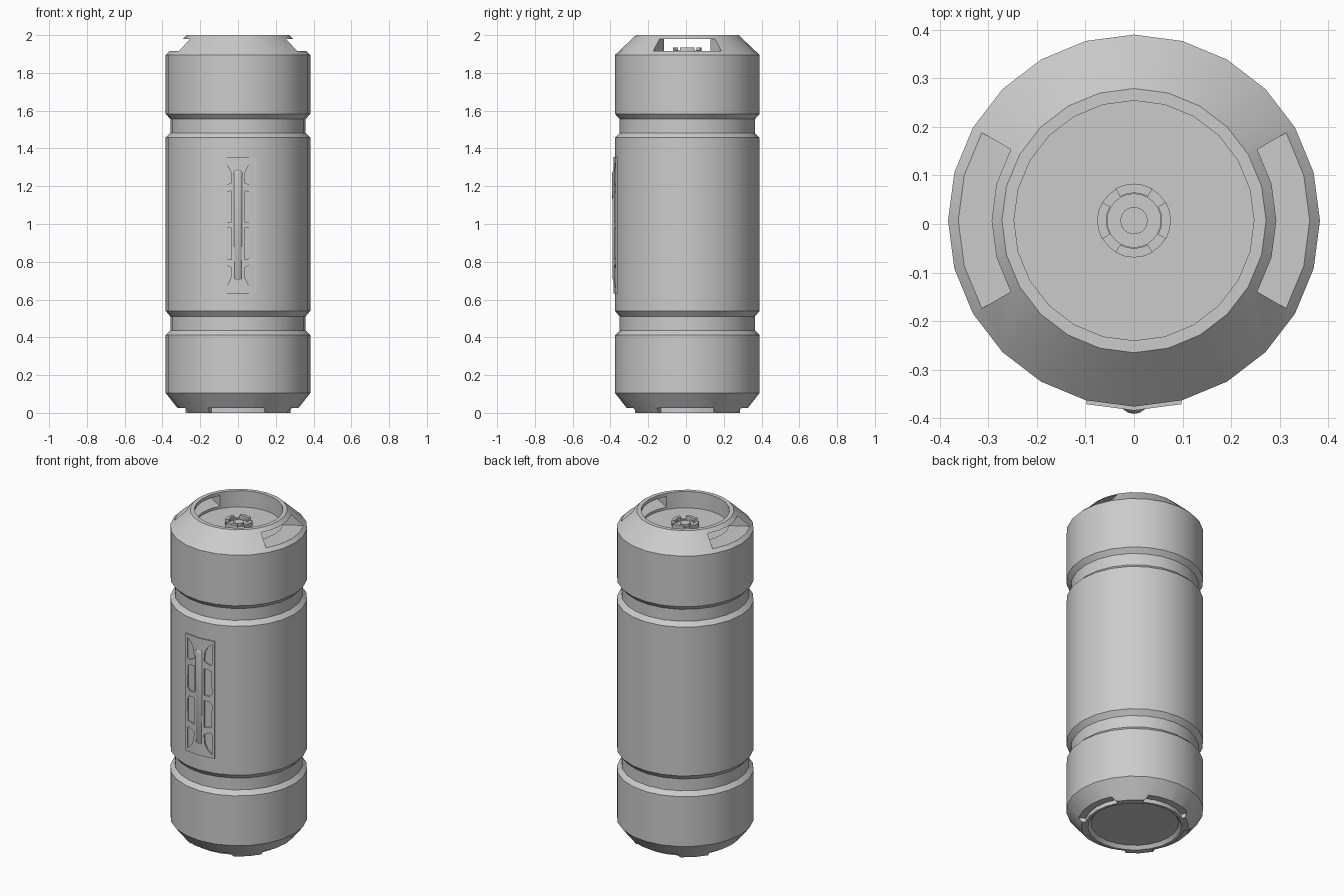
import bpy, bmesh
from math import sin, cos, radians

if "Cube" in bpy.data.objects:
    bpy.data.objects.remove(bpy.data.objects["Cube"])

YC = 0.007          # axis of the canister, shifted back by the front panel
R = 0.383           # main radius
SIDES = 24


def make(name, bm, smooth=True):
    bmesh.ops.recalc_face_normals(bm, faces=bm.faces)
    me = bpy.data.meshes.new(name)
    bm.to_mesh(me)
    bm.free()
    ob = bpy.data.objects.new(name, me)
    bpy.context.collection.objects.link(ob)
    return ob


def ring_sweep(bm, profile, a0=0, a1=360, sides=SIDES):
    """Revolve (r, z) points. Full turn: capped open profile. Part turn: closed section."""
    full = a1 - a0 >= 360
    steps = round((a1 - a0) / 360 * sides)
    rings = []
    for i in range(steps if full else steps + 1):
        a = radians(a0 + (a1 - a0) * i / steps)
        rings.append([bm.verts.new((r * cos(a), YC + r * sin(a), z)) for r, z in profile])
    n = len(profile)
    for i in range(steps):
        p, q = rings[i], rings[(i + 1) % len(rings)]
        for j in range(n - 1 if full else n):
            k = (j + 1) % n
            bm.faces.new((p[j], q[j], q[k], p[k]))
    if full:
        bm.faces.new([r[0] for r in rings])
        bm.faces.new([r[-1] for r in rings])
    else:
        bm.faces.new(rings[0])
        bm.faces.new(rings[-1])


def box_section(r0, r1, z0, z1):
    return [(r0, z0), (r1, z0), (r1, z1), (r0, z1)]


def prism(bm, pts, y0, y1):
    a = [bm.verts.new((x, y0, z)) for x, z in pts]
    b = [bm.verts.new((x, y1, z)) for x, z in pts]
    bm.faces.new(a)
    bm.faces.new(b)
    for i in range(len(a)):
        j = (i + 1) % len(a)
        bm.faces.new((a[i], a[j], b[j], b[i]))


def activate(ob):
    bpy.ops.object.select_all(action='DESELECT')
    ob.select_set(True)
    bpy.context.view_layer.objects.active = ob


def cut(ob, cutter_bm):
    cutter = make("cutter", cutter_bm)
    cutter.hide_render = True
    m = ob.modifiers.new("cut", 'BOOLEAN')
    m.operation = 'DIFFERENCE'
    m.solver = 'EXACT'
    m.object = cutter
    activate(ob)
    bpy.ops.object.modifier_apply(modifier=m.name)
    bpy.data.objects.remove(cutter)


def smooth(ob, angle=28):
    activate(ob)
    bpy.ops.object.shade_smooth_by_angle(angle=radians(angle))


# canister body: recessed base, two grooves, bevelled shoulder and top cup
G = 0.358
bm = bmesh.new()
ring_sweep(bm, [(0.245, 0.02), (0.262, 0.0), (0.30, 0.0), (R, 0.105),
                (R, 0.412), (G, 0.437), (G, 0.51), (R, 0.54),
                (R, 1.457), (G, 1.482), (G, 1.555), (R, 1.583),
                (R, 1.895), (0.272, 2.0), (0.247, 2.0), (0.247, 1.9)])
body = make("canister_body", bm)

# handle windows at the two sides and shallow notches round the base
bm = bmesh.new()
for a in (0, 180):
    ring_sweep(bm, box_section(0.2, 0.45, 1.915, 1.98), a - 30, a + 30)
for a in (0, 90, 180, 270):
    ring_sweep(bm, box_section(0.278, 0.45, -0.05, 0.025), a - 30, a + 30)
cut(body, bm)
smooth(body)

# valve in the top cup: base, four teeth, centre button
bm = bmesh.new()
ring_sweep(bm, [(0.075, 1.895), (0.075, 1.918), (0.055, 1.918), (0.055, 1.91)])
smooth(make("valve_base", bm))
bm = bmesh.new()
for a in (0, 90, 180, 270):
    ring_sweep(bm, box_section(0.057, 0.076, 1.905, 1.935), a - 30, a + 30)
smooth(make("valve_teeth", bm))
bm = bmesh.new()
ring_sweep(bm, [(0.028, 1.9), (0.028, 1.925)])
smooth(make("valve_button", bm))

# front panel following the two front facets of the body
ZM = 0.994
W, H, T = 0.098, 0.361, 0.008
bm = bmesh.new()
edge, mid = YC - 0.37, YC - R
section = [(-W, edge - T), (0, mid - T), (W, edge - T),
           (W, edge + 0.012), (0, mid + 0.012), (-W, edge + 0.012)]
lo, hi = [[bm.verts.new((x, y, ZM + s * H)) for x, y in section] for s in (-1, 1)]
for i in range(6):
    j = (i + 1) % 6
    bm.faces.new((lo[i], lo[j], hi[j], hi[i]))
for v in (lo, hi):
    bm.faces.new((v[0], v[1], v[4], v[5]))
    bm.faces.new((v[1], v[2], v[3], v[4]))
panel = make("front_panel", bm)

# eight openings in the panel, mirrored left-right and up-down
cells = [[(0.085, 0.342), (0.055, 0.315), (0.038, 0.28), (0.034, 0.225),
          (0.072, 0.208), (0.085, 0.215)],
         [(0.08, 0.172), (0.034, 0.182), (0.034, 0.016), (0.068, 0.016), (0.083, 0.035)]]
bm = bmesh.new()
for cell in cells:
    for sx in (-1, 1):
        for sz in (-1, 1):
            prism(bm, [(sx * x, ZM + sz * z) for x, z in cell], -0.45, -0.3)
cut(panel, bm)
smooth(panel)

# long rounded bar down the middle of the panel
bm = bmesh.new()
bmesh.ops.create_uvsphere(bm, u_segments=16, v_segments=8, radius=0.031)
for v in bm.verts:
    v.co.z += 0.272 if v.co.z > -1e-5 else -0.272
    v.co.y -= 0.360
    v.co.z += ZM
smooth(make("panel_bar", bm), 50)
